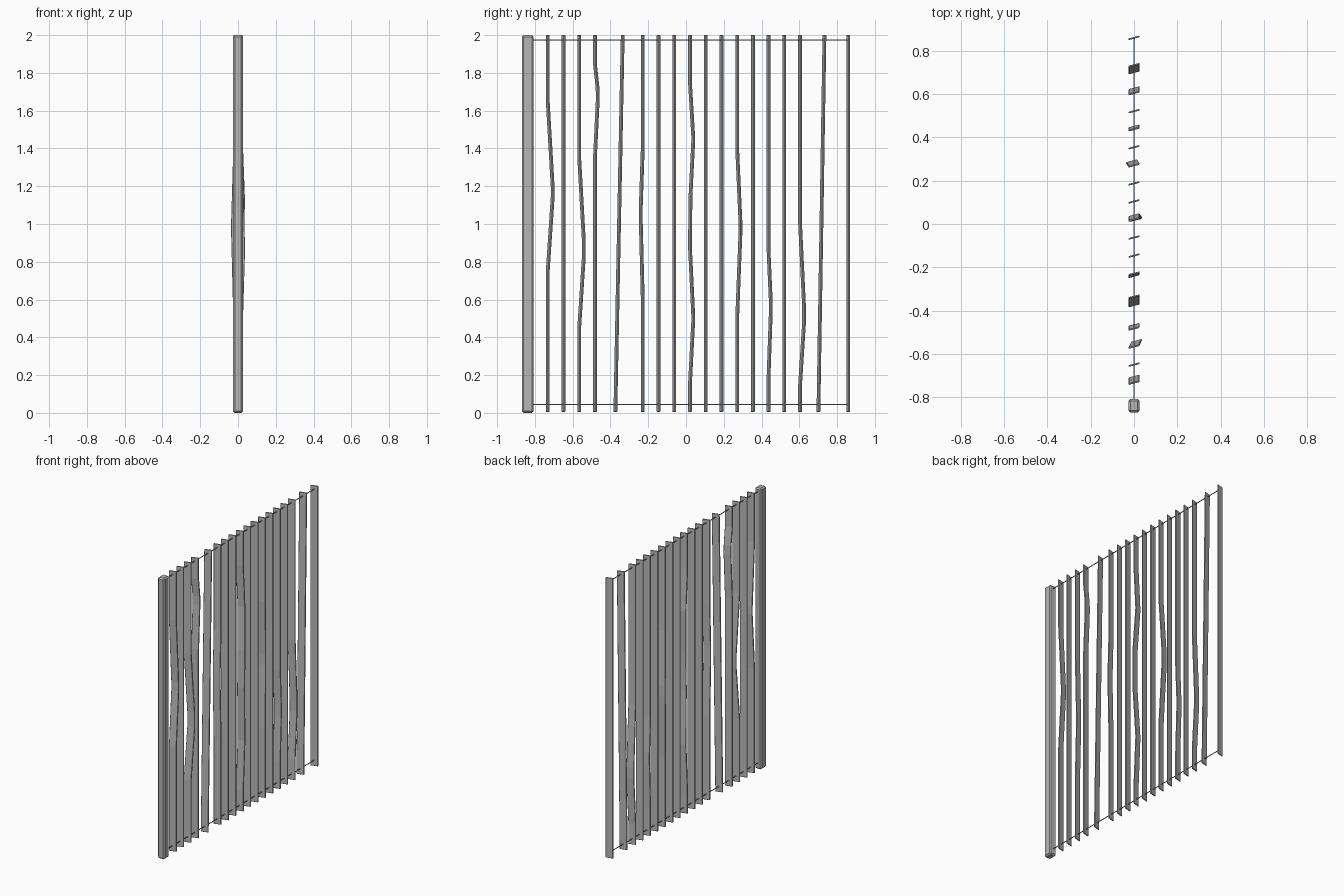
import bpy, bmesh, math
from mathutils import Vector

old = bpy.data.objects.get("Cube")
if old:
    bpy.data.objects.remove(old, do_unlink=True)

grey = bpy.data.materials.new("weathered grey")
grey.use_nodes = True
GREY = (0.47, 0.47, 0.47, 1)
grey.diffuse_color = GREY
grey.node_tree.nodes["Principled BSDF"].inputs["Base Color"].default_value = GREY


def finish(name, bm):
    bmesh.ops.recalc_face_normals(bm, faces=bm.faces)
    mesh = bpy.data.meshes.new(name)
    bm.to_mesh(mesh)
    bm.free()
    mesh.materials.append(grey)
    obj = bpy.data.objects.new(name, mesh)
    bpy.context.collection.objects.link(obj)
    return obj


def add_bevel(obj, width):
    mod = obj.modifiers.new("edge", 'BEVEL')
    mod.width = width
    mod.segments = 1
    mod.limit_method = 'ANGLE'
    mod.angle_limit = math.radians(40)


def slat(name, y, path):
    """Thin slanted board swept along a path of (z, x shift, y shift)."""
    half, thick, slope = 0.025, 0.004, 0.0065
    outline = [(-half, -slope - thick), (half, slope - thick),
               (half, slope + thick), (-half, -slope + thick)]
    bm = bmesh.new()
    rings = [[bm.verts.new((px + dx, y + py + dy, z)) for px, py in outline]
             for z, dx, dy in path]
    for low, high in zip(rings, rings[1:]):
        for i in range(4):
            j = (i + 1) % 4
            bm.faces.new((low[i], low[j], high[j], high[i]))
    bm.faces.new(rings[0])
    bm.faces.new(rings[-1])
    add_bevel(finish(name, bm), 0.002)


# Square end post
bm = bmesh.new()
bmesh.ops.create_cube(bm, size=1)
for v in bm.verts:
    v.co = Vector((v.co.x * 0.052, v.co.y * 0.062 - 0.838, v.co.z * 2 + 1))
add_bevel(finish("end_post", bm), 0.009)

# Warped boards: slat number -> (z, x shift, y shift) from bottom to top
bends = {
    0: [(0.75, 0, 0), (1.14, 0, 0.026), (1.2, 0, 0.026), (1.65, 0, 0)],
    2: [(0.45, 0, 0), (0.82, 0.011, 0.024), (0.92, 0.011, 0.024), (1.35, 0, 0)],
    3: [(1.35, 0, 0), (1.66, 0, 0.015), (1.72, 0, 0.014), (1.85, 0, 0)],
    5: [(0.6, 0, 0), (1.0, 0, -0.01), (1.1, 0, -0.01), (1.4, 0, 0)],
    8: [(0.15, 0, 0), (0.5, 0, 0.018), (0.88, 0.01, 0),
        (1.15, 0.011, 0.003), (1.45, 0, 0.018), (1.75, 0, 0)],
    11: [(0.5, 0, 0), (0.94, -0.011, 0.017), (1.02, -0.011, 0.017), (1.4, 0, 0)],
    13: [(0.2, 0, 0), (0.52, 0, 0.011), (0.6, 0, 0.011), (0.85, 0, 0)],
    15: [(0.15, 0, 0), (0.48, 0, 0.021), (0.56, 0, 0.021), (1.0, 0, 0)],
}
leans = {4: -0.039, 16: -0.032}     # bottom shift of the leaning boards

# Row of slats, evenly spaced except where boards lean
spacing = 0.0833
for n in range(18):
    y = -0.732 + n * spacing
    if n == 4:
        y = -0.335
    elif n > 4:
        y = -0.229 + (n - 5) * spacing
    if n == 16:
        y = 0.733
    elif n == 17:
        y = 0.859
    path = [(0.005, 0, leans.get(n, 0))] + bends.get(n, []) + [(2, 0, 0)]
    slat(f"slat_{n + 1}", y, path)

# Upper and lower wires holding the slats
for name, z in (("upper_wire", 1.975), ("lower_wire", 0.045)):
    bm = bmesh.new()
    bmesh.ops.create_cone(bm, cap_ends=True, segments=8, radius1=0.003,
                          radius2=0.003, depth=1.68)
    wire = finish(name, bm)
    wire.rotation_euler.x = math.pi / 2
    wire.location = (0, 0.02, z)
